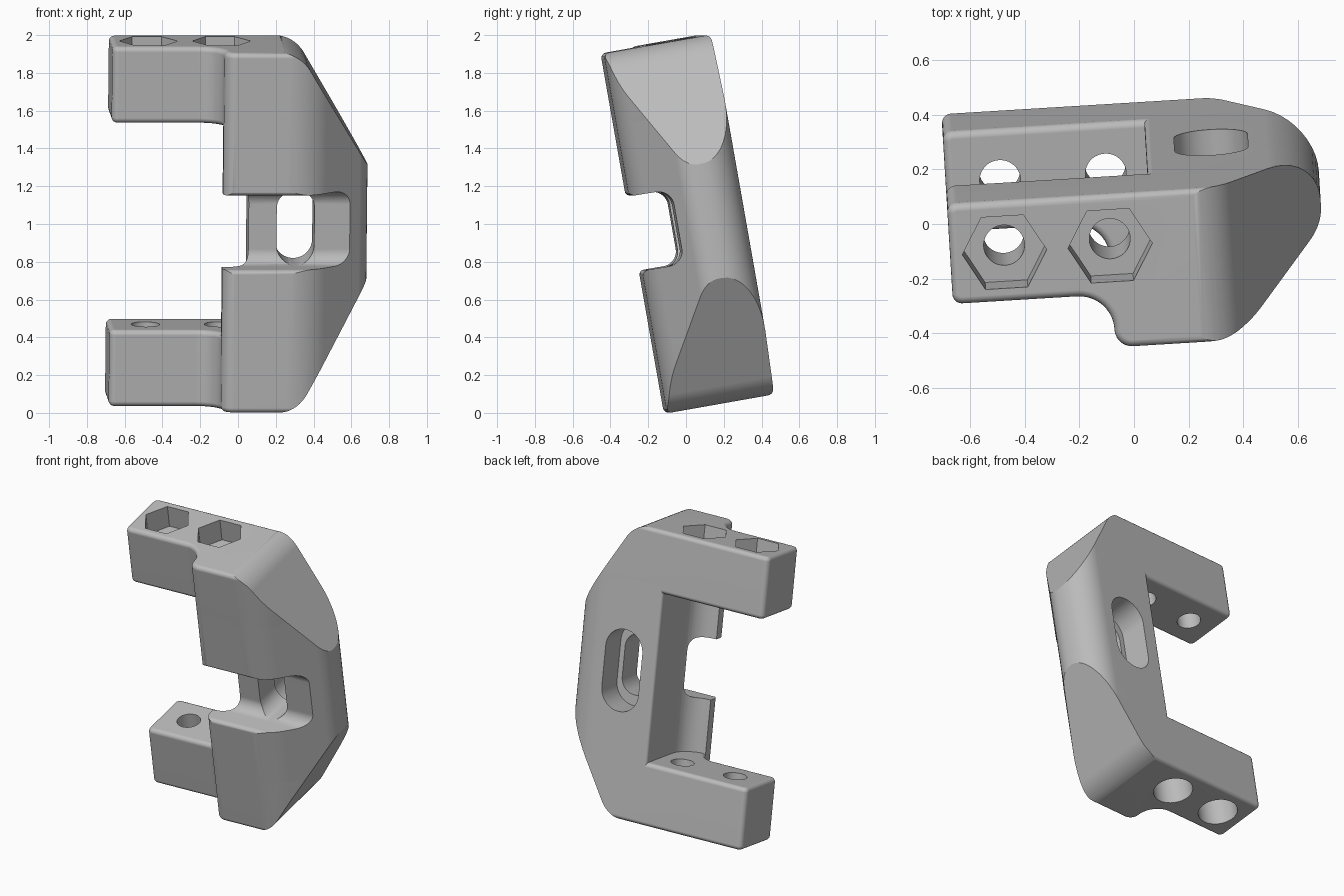
import bpy
import bmesh
import math
from mathutils import Vector

cube = bpy.data.objects.get("Cube")
if cube:
    bpy.data.objects.remove(cube, do_unlink=True)

grey = bpy.data.materials.new("plain_grey")
grey.use_nodes = True
grey.diffuse_color = (0.5, 0.5, 0.5, 1)
grey.node_tree.nodes["Principled BSDF"].inputs["Base Color"].default_value = (0.5, 0.5, 0.5, 1)


def rounded(corners, steps=10):
    """Outline from (u, v, radius) corners, each replaced by an arc."""
    out = []
    for i, (u, v, r) in enumerate(corners):
        p = Vector((u, v))
        if r == 0:
            out.append(p)
            continue
        a = (Vector(corners[i - 1][:2]) - p).normalized()
        b = (Vector(corners[(i + 1) % len(corners)][:2]) - p).normalized()
        half = a.angle(b) / 2
        centre = p + (a + b).normalized() * (r / math.sin(half))
        start = p + a * (r / math.tan(half)) - centre
        end = p + b * (r / math.tan(half)) - centre
        sweep = math.pi - 2 * half
        for k in range(steps + 1):
            s = k / steps
            out.append(centre + (start * math.sin((1 - s) * sweep)
                                 + end * math.sin(s * sweep)) / math.sin(sweep))
    return out


def circle(x, y, r, sides):
    return [Vector((x + r * math.cos(k * math.tau / sides),
                    y + r * math.sin(k * math.tau / sides))) for k in range(sides)]


def inset(points, d):
    """Move a counter-clockwise outline inward by d."""
    out = []
    for i, p in enumerate(points):
        e1 = (p - points[i - 1]).normalized()
        e2 = (points[(i + 1) % len(points)] - p).normalized()
        n1, n2 = Vector((-e1.y, e1.x)), Vector((-e2.y, e2.x))
        out.append(p + (n1 + n2) * (d / (1 + n1.dot(n2))))
    return out


def prism(name, outline, lo, hi, axis="Z", rim=0.0):
    """Extrude an outline along an axis, with optional rounded rims."""
    place = {"X": lambda p, w: (w, p.x, p.y),
             "Y": lambda p, w: (p.x, w, p.y),
             "Z": lambda p, w: (p.x, p.y, w)}[axis]
    layers = [(0, lo), (0, hi)]
    if rim:
        angles = [k * math.pi / 8 for k in range(5)]
        curve = [(rim * (1 - math.sin(t)), rim * (1 - math.cos(t))) for t in angles]
        layers = [(d, lo + h) for d, h in curve]
        layers += [(d, hi - h) for d, h in reversed(curve)]
    bm = bmesh.new()
    rings = [[bm.verts.new(place(p, w)) for p in inset(outline, d)] for d, w in layers]
    bm.faces.new(rings[0])
    bm.faces.new(rings[-1])
    n = len(outline)
    for low, high in zip(rings, rings[1:]):
        for i in range(n):
            j = (i + 1) % n
            bm.faces.new((low[i], low[j], high[j], high[i]))
    bmesh.ops.recalc_face_normals(bm, faces=bm.faces)
    mesh = bpy.data.meshes.new(name)
    bm.to_mesh(mesh)
    bm.free()
    mesh.materials.append(grey)
    obj = bpy.data.objects.new(name, mesh)
    bpy.context.collection.objects.link(obj)
    return obj


def cut(obj, cutter, operation="DIFFERENCE"):
    mod = obj.modifiers.new(cutter.name, "BOOLEAN")
    mod.operation = operation
    mod.solver = "EXACT"
    mod.object = cutter


# Main sizes
H, ARM, BACK, FRONT = 0.967, 0.556, 0.286, -0.288
LIP, ARM_FRONT, INNER, HOLE_Y = -0.095, -0.09, 0.06, 0.095

# Shared outer contour: front lip, slanted front, rounded outer side
outer = [(LIP, FRONT, 0.065), (0.363, FRONT, 0.3), (0.688, 0.012, 0.15),
         (0.688, BACK, 0.185)]

# Arms and spine
arm_plan = rounded([(-0.68, BACK, 0.035), (-0.68, ARM_FRONT, 0.035),
                    (LIP, ARM_FRONT, 0.13)] + outer)
spine_plan = rounded([(INNER, BACK, 0.02), (INNER, -0.18, 0.15), (LIP, -0.18, 0)] + outer)
upper_arm = prism("upper_arm", arm_plan, ARM, H, rim=0.028)
lower_arm = prism("lower_arm", arm_plan, -H, -ARM, rim=0.028)
spine = prism("spine", spine_plan, -ARM - 0.05, ARM + 0.05)
parts = [upper_arm, lower_arm, spine]

# Sloping outer corners shared by all parts
envelope = prism("corner_envelope", rounded(
    [(-1, -H - 0.003, 0), (0.30, -H - 0.003, 0.2), (0.868, 0, 0),
     (0.30, H + 0.003, 0.2), (-1, H + 0.003, 0)]), -1, 1, "Y")
cutters = [envelope]
for part in parts:
    cut(part, envelope, "INTERSECT")

# Front notch across the spine
mouth = FRONT - 0.001
notch = prism("notch_cutter", rounded(
    [(mouth, 0.4, 0), (mouth, 0.2, 0.03), (-0.08, 0.2, 0.08), (-0.08, -0.2, 0.08),
     (mouth, -0.2, 0.03), (mouth, -0.4, 0), (-0.6, -0.4, 0), (-0.6, 0.4, 0)]), -1, 1, "X")
cut(spine, notch)
cutters.append(notch)

# Stepped slot through the spine
for name, w, h, y0 in (("slot_cutter", 0.1, 0.2, -0.5), ("slot_recess_cutter", 0.135, 0.27, 0.1)):
    r = w - 0.0005
    slot = prism(name, rounded([(0.3 - w, -h, r), (0.3 + w, -h, r),
                                (0.3 + w, h, r), (0.3 - w, h, r)]), y0, 0.6, "Y")
    cut(spine, slot)
    cutters.append(slot)

# Bolt holes: hexagonal pockets on top, round counterbores underneath
for x in (-0.48, -0.092):
    bolt = prism("bolt_cutter", circle(x, HOLE_Y, 0.075, 40), -1.2, 1.2)
    pocket = prism("hex_cutter", circle(x, HOLE_Y, 0.155, 6), H - 0.15, 1.2)
    bore = prism("bore_cutter", circle(x, HOLE_Y, 0.125, 40), -1.2, 0.2 - H)
    for part, cutter in ((upper_arm, bolt), (upper_arm, pocket),
                         (lower_arm, bolt), (lower_arm, bore)):
        cut(part, cutter)
    cutters += [bolt, pocket, bore]

# Bake the cuts, then drop the cutters
bpy.context.view_layer.update()
graph = bpy.context.evaluated_depsgraph_get()
baked = [bpy.data.meshes.new_from_object(part.evaluated_get(graph)) for part in parts]
for part, mesh in zip(parts, baked):
    part.modifiers.clear()
    part.data = mesh
    mesh.materials.clear()
    mesh.materials.append(grey)
    for face in mesh.polygons:
        face.material_index = 0
for cutter in cutters:
    bpy.data.objects.remove(cutter, do_unlink=True)

# Lean the whole bracket and shade it
for obj in bpy.context.view_layer.objects:
    obj.select_set(obj in parts)
bpy.context.view_layer.objects.active = spine
bpy.ops.object.shade_smooth_by_angle(angle=math.radians(30))
for part in parts:
    part.rotation_euler = (math.radians(10), 0, math.radians(3.5))
    part.location = (0, 0, 1)
    part.modifiers.new("even_shading", "WEIGHTED_NORMAL").keep_sharp = True
